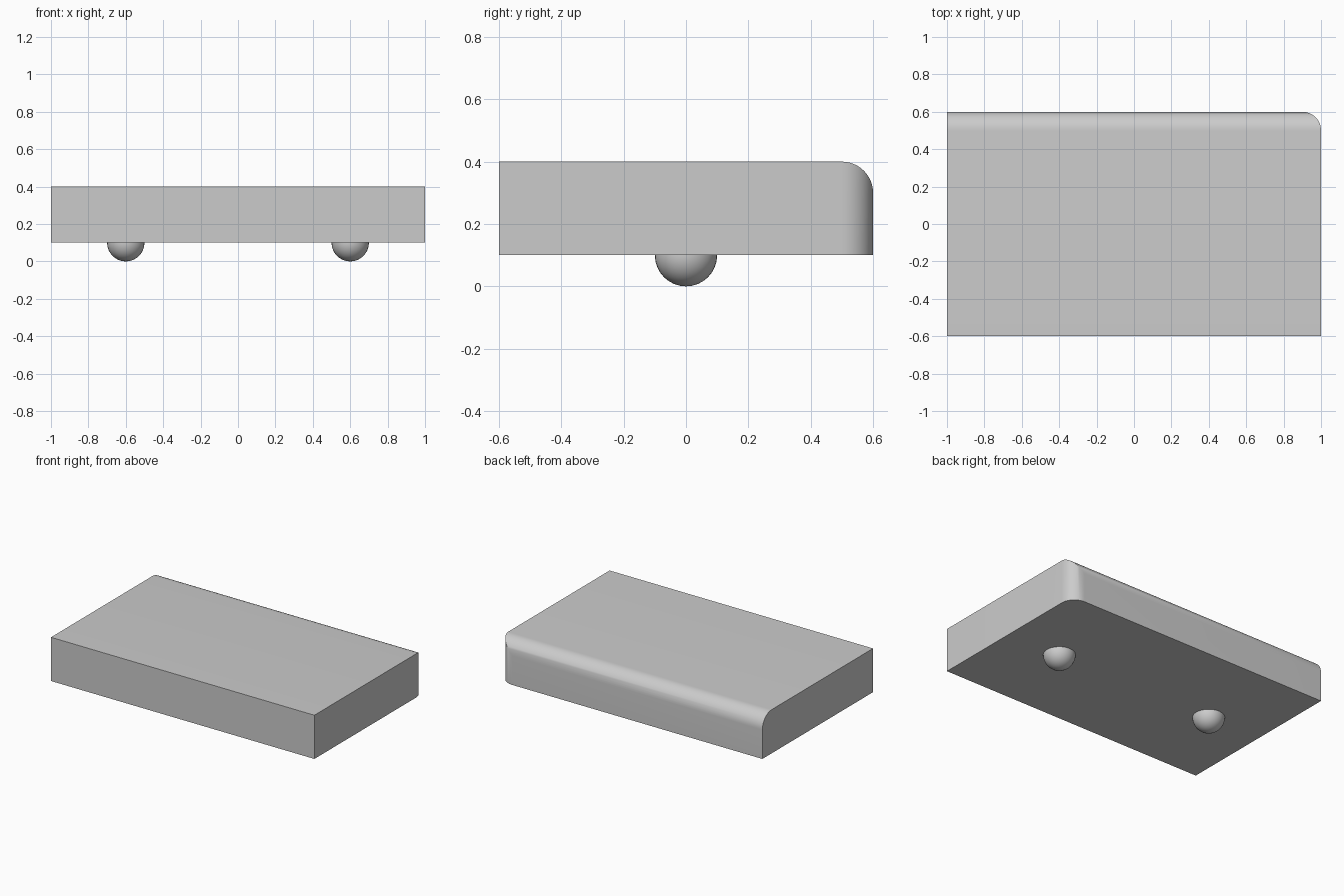
import bpy
import bmesh
import math

if "Cube" in bpy.data.objects:
    bpy.data.objects.remove(bpy.data.objects["Cube"], do_unlink=True)

grey = bpy.data.materials.new("plain grey")
grey.use_nodes = True
colour = (0.6, 0.6, 0.6, 1)
grey.diffuse_color = colour
grey.node_tree.nodes["Principled BSDF"].inputs["Base Color"].default_value = colour


def finish(obj, name):
    obj.name = obj.data.name = name
    obj.data.materials.append(grey)
    bpy.ops.object.select_all(action="DESELECT")
    obj.select_set(True)
    bpy.context.view_layer.objects.active = obj
    bpy.ops.object.shade_smooth_by_angle(angle=math.radians(30))


# Slab, with its top back edge and back left upright edge rounded
bpy.ops.mesh.primitive_cube_add(size=1, location=(0, 0, 0.25))
slab = bpy.context.object
bm = bmesh.new()
bm.from_mesh(slab.data)
bmesh.ops.scale(bm, vec=(2, 1.2, 0.3), verts=bm.verts)


def is_rounded(edge):
    top_back = all(v.co.y > 0 and v.co.z > 0 for v in edge.verts)
    back_left = all(v.co.y > 0 and v.co.x > 0 for v in edge.verts)
    return top_back or back_left


bmesh.ops.bevel(bm, geom=[e for e in bm.edges if is_rounded(e)], offset=0.1,
                offset_type="OFFSET", segments=12, profile=0.5, affect="EDGES")
bm.to_mesh(slab.data)
bm.free()
finish(slab, "slab")

# Ball feet, half sunk into the slab
for side, x in (("left", 0.6), ("right", -0.6)):
    bpy.ops.mesh.primitive_uv_sphere_add(segments=32, ring_count=16, radius=0.1,
                                         location=(x, 0, 0.1))
    finish(bpy.context.object, side + "_foot")
